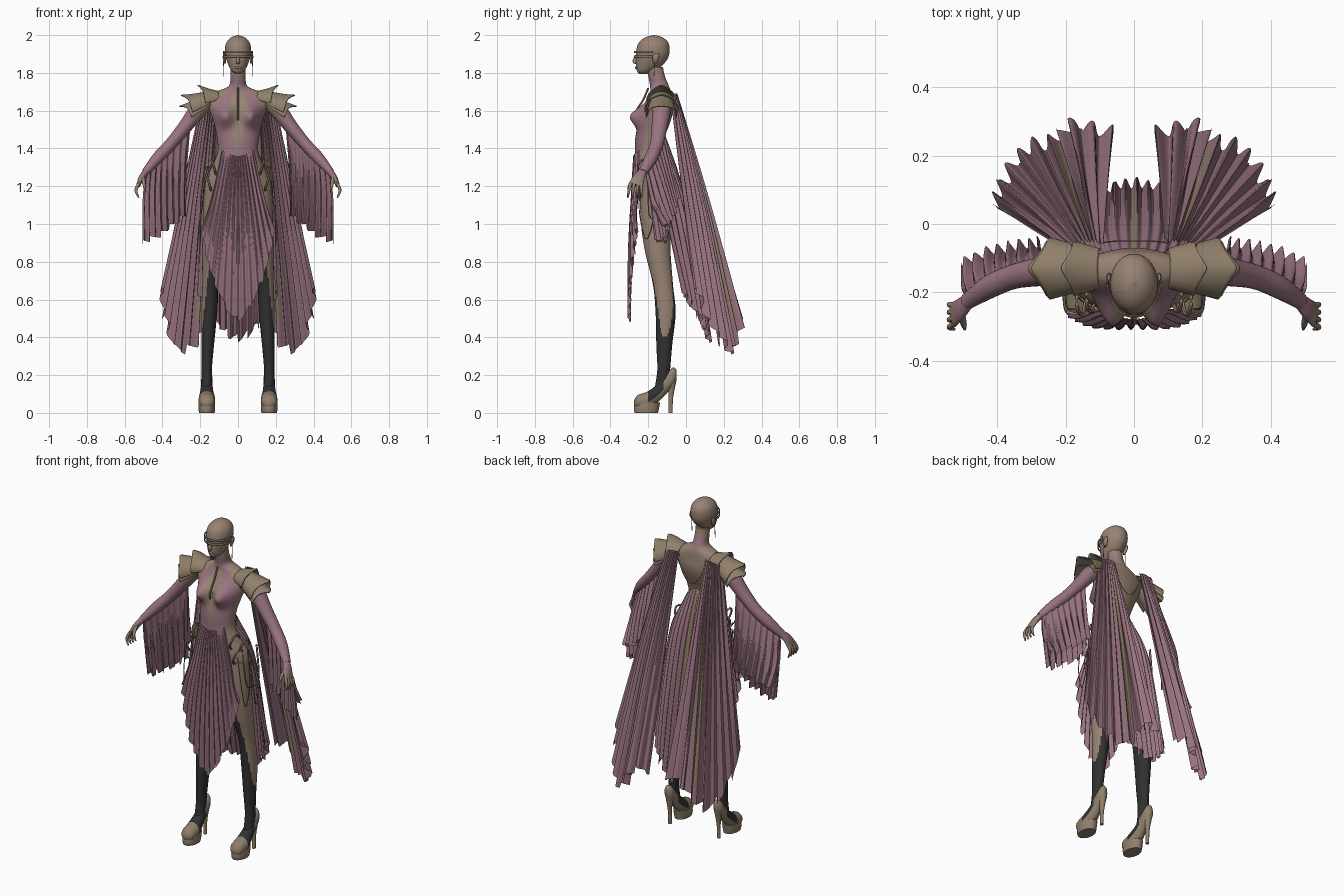
import bpy, bmesh, math
from mathutils import Vector as V

# four flat colours
MATS = []
for nm, c in (("skin", (0.31, 0.225, 0.17)), ("tan_trim", (0.28, 0.215, 0.145)),
              ("mauve_cloth", (0.32, 0.175, 0.22)), ("black_stocking", (0.03, 0.03, 0.03))):
    m = bpy.data.materials.new(nm)
    m.diffuse_color = (*c, 1)
    MATS.append(m)
SKIN, TRIM, MAUVE, BLACK = range(4)


def cr(P, t):
    """Catmull-Rom through a list of tuples"""
    n = len(P) - 1
    i = min(int(t * n), n - 1)
    f = t * n - i
    q = [P[max(i - 1, 0)], P[i], P[i + 1], P[min(i + 2, n)]]
    return [0.5 * (2 * b + (c - a) * f + (2 * a - 5 * b + 4 * c - d) * f * f
                   + (3 * b - a - 3 * c + d) * f ** 3) for a, b, c, d in zip(*q)]


def finish(name, bm, mirror, thick=0):
    me = bpy.data.meshes.new(name)
    bm.to_mesh(me)
    bm.free()
    ob = bpy.data.objects.new(name, me)
    bpy.context.collection.objects.link(ob)
    for m in MATS:
        me.materials.append(m)
    bpy.ops.object.select_all(action='DESELECT')
    ob.select_set(True)
    bpy.context.view_layer.objects.active = ob
    bpy.ops.object.shade_smooth_by_angle(angle=math.radians(50))
    if thick:
        ob.modifiers.new("thickness", 'SOLIDIFY').thickness = thick
    if mirror:
        ob.modifiers.new("mirror", 'MIRROR')
    return ob


def loft(name, pts, mat=SKIN, mode='z', n=32, rings=40, mirror=False, warp=None):
    """Ellipse sections (x, y, z, ra, rb) swept along a smooth path"""
    bm = bmesh.new()
    R = []
    for j in range(rings + 1):
        t = j / rings
        x, y, z, ra, rb = cr(pts, t)
        a, b = V((1, 0, 0)), V((0, 1, 0)) if mode == 'z' else V((0, 0, 1))
        if mode == 'path':
            tan = (V(cr(pts, min(t + .01, 1))[:3]) - V(cr(pts, max(t - .01, 0))[:3])).normalized()
            a = tan.cross(V((0, 1, 0))).normalized()
            b = tan.cross(a)
        ring = []
        for i in range(n):
            g = 2 * math.pi * i / n
            p = V((x, y, z)) + a * max(ra, .001) * math.cos(g) + b * max(rb, .001) * math.sin(g)
            ring.append(bm.verts.new(warp(p) if warp else p))
        R.append(ring)
    for r, s in zip(R, R[1:]):
        for i in range(n):
            bm.faces.new((r[i], r[(i + 1) % n], s[(i + 1) % n], s[i]))
    bm.faces.new(R[0])
    bm.faces.new(R[-1])
    bmesh.ops.recalc_face_normals(bm, faces=bm.faces)
    bm.normal_update()
    for f in bm.faces:
        f.material_index = mat(f.calc_center_median(), f.normal) if callable(mat) else mat
    return finish(name, bm, mirror)


def patch(name, rows, mat=MAUVE, pleats=0, amp=0, panels=1, saw=0, nu=120, nv=30, mirror=False, thick=0):
    """Cloth through a grid of points, with pleats and a stepped hem"""
    S = lambda u, v: V(cr([cr(r, min(max(u, 0), 1)) for r in rows], min(max(v, 0), 1)))
    bm = bmesh.new()
    G = []
    for j in range(nv + 1):
        line = []
        for i in range(nu + 1):
            u, v = i / nu, j / nv
            w = v * (1 - saw * ((u * panels) % 1))
            p = S(u, w)
            if amp:
                n = (S(u + .01, w) - S(u - .01, w)).cross(S(u, w + .01) - S(u, w - .01)).normalized()
                p += n * amp * (.15 + .85 * w) * math.sin(2 * math.pi * pleats * u)
            line.append(bm.verts.new(p))
        G.append(line)
    for j in range(nv):
        for i in range(nu):
            f = bm.faces.new((G[j][i], G[j][i + 1], G[j + 1][i + 1], G[j + 1][i]))
            f.material_index = mat((i + .5) / nu, (j + .5) / nv) if callable(mat) else mat
    return finish(name, bm, mirror, thick)


def sym(half):
    """Mirror a row of points that ends on the centre line"""
    return half + [(-x, y, z) for x, y, z in half[-2::-1]]


# torso with painted halter bodice
def bust(p):
    if p.y < -.15:
        p.y -= .068 * math.exp(-((abs(p.x) - .068) / .045) ** 2 - ((p.z - 1.57) / .055) ** 2)
    return p


def bodice(p, n):
    x, z = abs(p.x), p.z
    if z > 1.735:
        return MAUVE if z < 1.785 else SKIN
    if p.y > -.16:
        return SKIN
    if z > 1.62:
        t = (1.735 - z) / .115
        return MAUVE if .012 + .04 * t < x < .04 + .085 * t else SKIN
    if z > 1.38:
        t = (1.62 - z) / .24
        return MAUVE if .055 * (1 - t) + .004 < x < .14 - .05 * t else SKIN
    return MAUVE if x < .09 and z > 1.2 else SKIN


loft("torso", [(0, -.165, 1.83, .04, .043), (0, -.155, 1.78, .04, .044), (0, -.14, 1.73, .05, .05),
               (0, -.135, 1.70, .115, .055), (0, -.14, 1.66, .17, .065), (0, -.15, 1.60, .15, .08),
               (0, -.165, 1.54, .128, .082), (0, -.19, 1.46, .112, .078), (0, -.195, 1.38, .108, .076),
               (0, -.175, 1.30, .14, .095), (0, -.16, 1.22, .178, .108), (0, -.155, 1.15, .18, .10),
               (0, -.155, 1.08, .12, .07), (0, -.155, 1.05, .05, .04)], bodice, n=96, rings=110, warp=bust)

# head, face and eye mask
loft("head", [(0, -.225, 1.793, .012, .02), (0, -.215, 1.81, .033, .045), (0, -.195, 1.84, .05, .07),
              (0, -.18, 1.88, .064, .085), (0, -.175, 1.92, .070, .088), (0, -.172, 1.96, .062, .078),
              (0, -.17, 1.988, .036, .046), (0, -.17, 2.0, .002, .002)], n=48)
loft("nose", [(0, -.26, 1.895, .006, .008), (0, -.268, 1.87, .009, .014), (0, -.268, 1.853, .012, .012),
              (0, -.262, 1.846, .004, .004)], n=12, rings=8)
loft("lips", [(-.02, -.256, 1.828, .002, .002), (0, -.264, 1.828, .007, .006), (.02, -.256, 1.828, .002, .002)],
     MAUVE, 'path', 10, 8)
loft("ear", [(.068, -.165, 1.85, .005, .008), (.073, -.16, 1.88, .008, .018), (.074, -.155, 1.905, .004, .01)],
     n=12, rings=10, mirror=True)
for k, z in enumerate((1.905, 1.882)):
    patch(f"eye_mask_{k}", [[(math.sin(g * .4) * .079, -.18 - math.cos(g * .4) * .095, z + dz)
          for g in range(-4, 5)] for dz in (0, .011)], TRIM, nu=24, nv=2, thick=.004)

# legs with stockings that leave an outer wedge bare
loft("leg", [(.10, -.155, 1.18, .08, .09), (.113, -.16, 1.02, .073, .08), (.13, -.15, .86, .06, .068),
             (.145, -.122, .68, .044, .053), (.152, -.108, .53, .042, .053), (.16, -.115, .36, .033, .042),
             (.165, -.118, .23, .027, .034), (.165, -.13, .13, .028, .036)],
     lambda p, n: BLACK if p.z < .87 and n.x < .15 + (.87 - p.z) * 1.8 else SKIN, n=40, rings=80, mirror=True)

# platform shoes
loft("shoe", [(.165, -.275, .05, .014, .015), (.165, -.255, .058, .038, .036), (.165, -.2, .07, .044, .045),
              (.165, -.15, .105, .035, .05), (.165, -.11, .15, .03, .055), (.165, -.07, .19, .028, .05),
              (.165, -.05, .2, .012, .028)],
     lambda p, n: BLACK if -.2 < p.y < -.115 and n.z > -.2 else TRIM, 'y', 24, 30, True)
loft("shoe_platform", [(.165, -.21, 0, .041, .062), (.165, -.21, .02, .044, .066), (.165, -.205, .055, .044, .068)],
     TRIM, n=32, rings=6, mirror=True)
loft("shoe_heel", [(.165, -.082, 0, .01, .011), (.165, -.08, .08, .011, .012), (.165, -.075, .17, .022, .024)],
     TRIM, n=16, rings=10, mirror=True)

# arms, hands and fingers
loft("arm", [(.15, -.13, 1.65, .04, .05), (.21, -.13, 1.605, .045, .05), (.28, -.14, 1.515, .037, .042),
             (.355, -.155, 1.425, .032, .036), (.425, -.185, 1.35, .031, .034), (.49, -.228, 1.275, .02, .024)],
     lambda p, n: MAUVE if p.x > .225 else SKIN, 'path', 28, 40, True)
loft("hand", [(.485, -.225, 1.28, .018, .022), (.51, -.25, 1.245, .016, .032), (.528, -.265, 1.205, .011, .038)],
     lambda p, n: MAUVE if p.z > 1.25 else SKIN, 'path', 20, 12, True)
for i in range(4):
    loft(f"finger_{i}", [(.525, -.292 + .018 * i, 1.215, .009, .009), (.54, -.302 + .022 * i, 1.178, .008, .008),
                         (.526, -.308 + .024 * i, 1.14, .004, .004)], SKIN, 'path', 10, 8, True)
loft("thumb", [(.505, -.265, 1.25, .012, .012), (.498, -.293, 1.215, .009, .009), (.495, -.308, 1.185, .004, .004)],
     SKIN, 'path', 10, 8, True)

# layered shoulder plates
for k, (A, D, up, r0, r1, ry) in enumerate((
        (V((.15, -.13, 1.65)), V((.095, 0, -.045)), V((.3, 0, .95)), .05, .07, .085),
        (V((.10, -.13, 1.665)), V((.075, 0, -.012)), V((.2, 0, .98)), .035, .065, .075),
        (V((.15, -.13, 1.64)), V((.10, 0, -.065)), V((.4, 0, .9)), .045, .055, .078))):
    rows = []
    for t in (0, .35, .7, 1):
        rows.append([])
        for g in range(-6, 7):
            a = math.radians(g * 17)
            tip = t * t * max(0, 1 - abs(g) / 2.5) * .3
            p = A + D * (t + tip) + up * ((r0 + (r1 - r0) * t) * (math.cos(a) + tip))
            p.y += math.sin(a) * ry * (.7 + .3 * t)
            rows[-1].append(tuple(p))
    patch(f"shoulder_plate_{k}", rows, TRIM, nu=36, nv=10, mirror=True, thick=.006)

# pleated capes with a long tan stripe
patch("cape", [[(.09, -.06, 1.69), (.11, -.05, 1.69), (.13, -.05, 1.69), (.15, -.05, 1.685), (.175, -.06, 1.68), (.195, -.08, 1.66)],
               [(.08, .08, 1.15), (.14, .115, 1.12), (.185, .10, 1.09), (.235, .08, 1.09), (.275, .035, 1.12), (.30, -.015, 1.15)],
               [(.06, .27, .46), (.17, .30, .44), (.235, .255, .33), (.325, .22, .32), (.385, .13, .46), (.415, .06, .63)]],
      lambda u, v: TRIM if .33 < u < .41 and v < .9 else MAUVE,
      pleats=10, amp=.022, panels=6, saw=.06, nu=150, nv=36, mirror=True)

# back skirt with a centre stripe
patch("back_skirt", [sym([(-.112, -.19, 1.36), (-.08, -.135, 1.42), (0, -.112, 1.47)]),
                     sym([(-.188, -.14, 1.2), (-.12, -.045, 1.2), (0, -.025, 1.2)]),
                     sym([(-.2, -.07, .88), (-.125, .03, .85), (0, .055, .82)]),
                     sym([(-.21, -.01, .62), (-.125, .085, .47), (0, .125, .37)])],
      lambda u, v: TRIM if abs(u - .5) < .022 and v < .8 else MAUVE,
      pleats=16, amp=.015, panels=10, saw=.06, nu=180, nv=40)

# pleated front panel with a pointed stepped hem
patch("front_panel", [sym([(-.085, -.25, 1.39), (-.04, -.272, 1.37), (0, -.278, 1.36)]),
                      sym([(-.125, -.25, 1.2), (-.065, -.28, 1.2), (0, -.285, 1.19)]),
                      sym([(-.165, -.265, 1.06), (-.10, -.295, .93), (0, -.3, .84)]),
                      sym([(-.20, -.26, .97), (-.125, -.295, .68), (0, -.3, .48)])],
      pleats=14, amp=.01, panels=8, saw=.05, nu=160, nv=30)

# hanging sleeves, two layers
for k, (dy, lift) in enumerate(((0, 0), (.04, .09))):
    patch(f"sleeve_drape_{k}", [
        [(.25, -.125, 1.54), (.345, -.145, 1.43), (.425, -.175, 1.35), (.49, -.215, 1.275)],
        [(.27, -.10 + dy / 2, 1.29), (.35, -.115 + dy / 2, 1.22), (.435, -.14 + dy / 2, 1.16), (.505, -.185, 1.12)],
        [(.275, -.09 + dy, 1.04 + lift), (.345, -.10 + dy, .98 + lift), (.43, -.12 + dy, .92 + lift), (.505, -.15 + dy, .89 + lift)]],
        pleats=8, amp=.018, panels=5, saw=.1, nu=100, nv=24, mirror=True)


# chains, hip rings and collar trims as thin wires
def wire(name, pts, r=.0028, mirror=True):
    loft(name, [(*p, r, r) for p in pts], TRIM, 'path', 6, 32, mirror)


for k, (y0, y1, low) in enumerate(((-.25, -.17, .92), (-.2, -.09, 1.02), (-.14, -.08, .9))):
    wire(f"thigh_chain_{k}", [(.172, y0, 1.23), (.195, y0 + .005, 1.05), (.2, (y0 + y1) / 2, low),
                              (.2, y1, 1.05), (.185, y1, 1.25)])
for k, (y, z) in enumerate(((-.215, 1.3), (-.225, 1.22), (-.16, 1.26))):
    wire(f"hip_ring_{k}", [(.155 + .012 * math.sin(g) + (.015 if y > -.2 else 0) - (z - 1.22) * .35,
                            y + .04 * math.cos(g), z + .042 * math.sin(g))
                           for g in [i * math.pi / 6 for i in range(13)]], .006)
wire("ear_chain", [(.076, -.165, 1.865), (.078, -.168, 1.82), (.078, -.17, 1.78)], .002)
wire("back_chain", [(-.1, -.055, 1.67), (-.05, -.05, 1.56), (0, -.05, 1.52), (.05, -.05, 1.56), (.1, -.055, 1.67)], .002, False)
wire("bodice_lace", [(0, -.2, 1.72), (0, -.225, 1.66), (0, -.262, 1.6), (0, -.272, 1.55)], .006, False)
